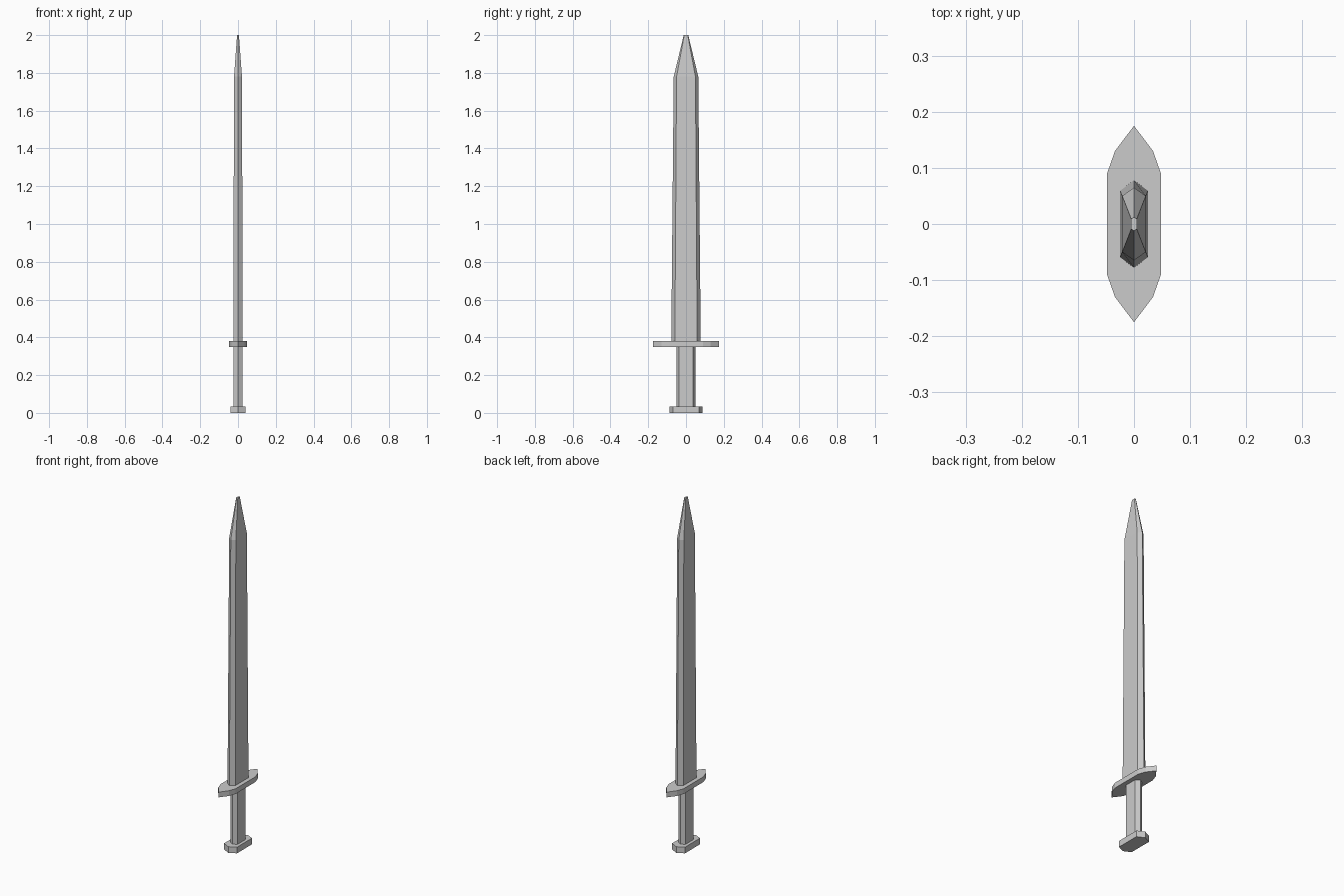
import bpy, bmesh

if "Cube" in bpy.data.objects:
    bpy.data.objects.remove(bpy.data.objects["Cube"])


def outline(quarter):
    """Mirror a quarter outline (tip first, on x = 0) into a closed ring."""
    right = quarter + [(x, -y) for x, y in reversed(quarter)]
    left = [(-x, y) for x, y in reversed(right) if x > 0]
    return right + left


def loft(name, sections):
    """Skin a stack of (z, quarter outline) sections and cap both ends."""
    bm = bmesh.new()
    rings = [[bm.verts.new((x, y, z)) for x, y in outline(q)] for z, q in sections]
    for a, b in zip(rings, rings[1:]):
        n = len(a)
        for i in range(n):
            j = (i + 1) % n
            bm.faces.new((a[i], a[j], b[j], b[i]))
    bm.faces.new(rings[0])
    bm.faces.new(rings[-1])
    bmesh.ops.recalc_face_normals(bm, faces=bm.faces)
    mesh = bpy.data.meshes.new(name)
    bm.to_mesh(mesh)
    bm.free()
    obj = bpy.data.objects.new(name, mesh)
    bpy.context.collection.objects.link(obj)


# Pommel plate
pommel = [(0, 0.088), (0.041, 0.068)]
loft("pommel", [(0, pommel), (0.035, pommel)])

# Hexagonal grip
grip = [(0, 0.051), (0.023, 0.037)]
loft("grip", [(0.035, grip), (0.35, grip)])

# Pointed cross guard
guard = [(0, 0.175), (0.034, 0.13), (0.048, 0.09)]
loft("guard", [(0.35, guard), (0.38, guard)])

# Tapered blade with a shoulder and a small blunt tip
loft("blade", [
    (0.38, [(0, 0.078), (0.025, 0.059)]),
    (1.78, [(0, 0.065), (0.021, 0.05)]),
    (2.0, [(0, 0.012), (0.005, 0.009)]),
])
